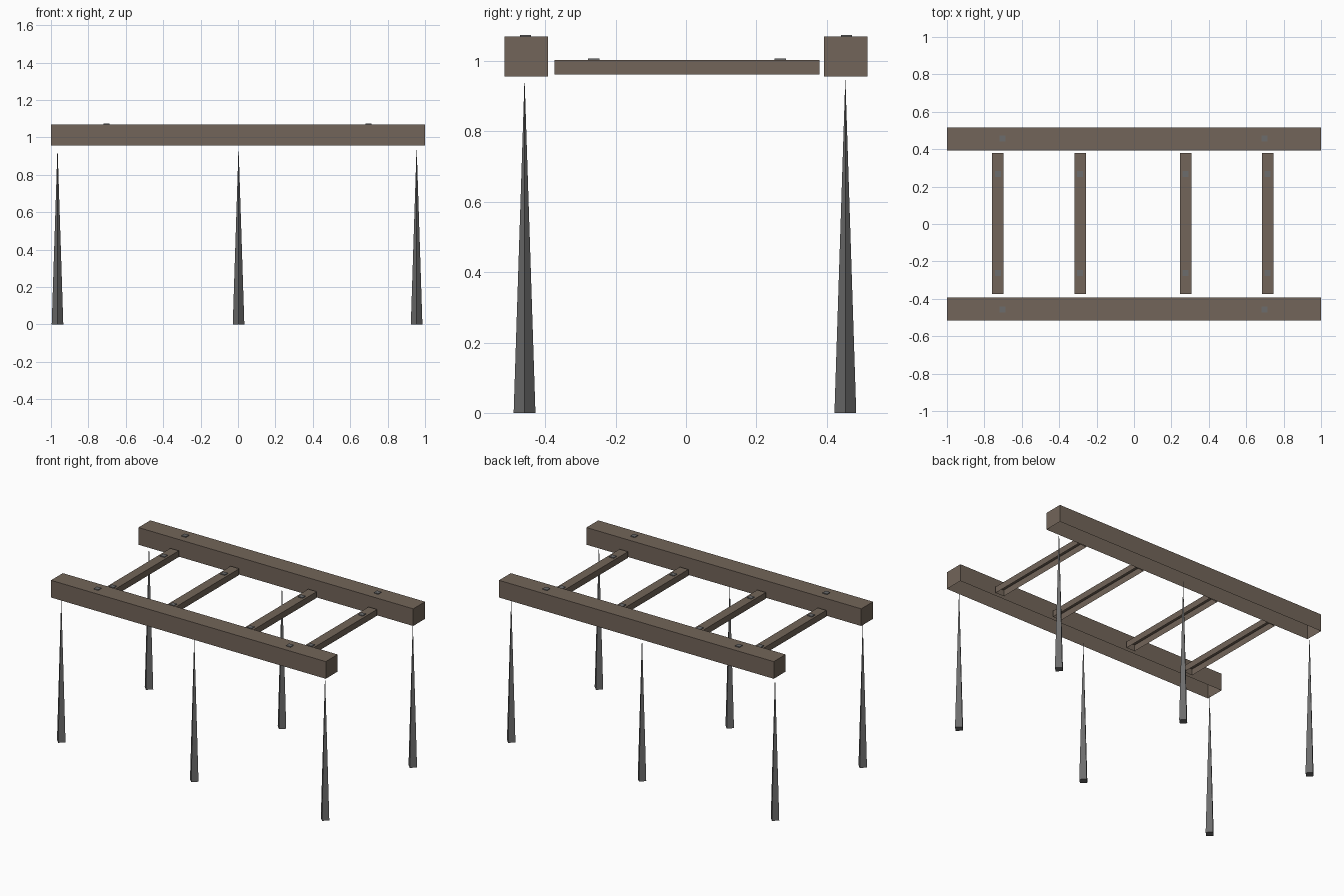
import bpy
import bmesh
import math
from mathutils import Matrix, Vector

if "Cube" in bpy.data.objects:
    bpy.data.objects.remove(bpy.data.objects["Cube"])


def material(name, rgb):
    m = bpy.data.materials.new(name)
    m.diffuse_color = (*rgb, 1.0)
    m.use_nodes = True
    m.node_tree.nodes["Principled BSDF"].inputs["Base Color"].default_value = m.diffuse_color
    return m


wood = material("brown_wood", (0.17, 0.13, 0.10))
metal = material("grey_metal", (0.15, 0.15, 0.15))


def finish(bm, name, mat):
    mesh = bpy.data.meshes.new(name)
    bm.to_mesh(mesh)
    bm.free()
    mesh.materials.append(mat)
    obj = bpy.data.objects.new(name, mesh)
    bpy.context.collection.objects.link(obj)
    return obj


def open_box(name, lo, hi, mat):
    """Box shell without its underside."""
    lo, hi = Vector(lo), Vector(hi)
    bm = bmesh.new()
    place = Matrix.Translation((lo + hi) / 2) @ Matrix.Diagonal((*(hi - lo), 1))
    bmesh.ops.create_cube(bm, size=1, matrix=place)
    bm.normal_update()
    under = [f for f in bm.faces if f.normal.z < -0.9]
    bmesh.ops.delete(bm, geom=under, context='FACES_ONLY')
    return finish(bm, name, mat)


def spike(name, x, y, height):
    """Four-sided pointed leg with its corners along x and y."""
    bm = bmesh.new()
    bmesh.ops.create_cone(bm, cap_ends=True, segments=4, radius1=0.031, radius2=0,
                          depth=height, matrix=Matrix.Translation((x, y, height / 2)))
    # Put a base corner on the x axis whatever the starting angle is
    corner = max(bm.verts, key=lambda v: v.co.x - v.co.z)
    angle = math.atan2(corner.co.y - y, corner.co.x - x)
    bmesh.ops.rotate(bm, cent=(x, y, 0), verts=bm.verts,
                     matrix=Matrix.Rotation(-angle, 3, 'Z'))
    return finish(bm, name, metal)


def plate(name, x, y, z):
    r = 0.016
    return open_box(name, (x - r, y - r, z), (x + r, y + r, z + 0.005), metal)


# Long beams, their bolt plates and the legs beneath them
for side, label in ((-1, "front"), (1, "back")):
    y0, y1 = sorted((side * 0.393, side * 0.516))
    open_box(label + "_beam", (-1, y0, 0.957), (1, y1, 1.07), wood)
    for x in (-0.703, 0.697):
        plate(label + "_beam_plate", x, side * 0.456, 1.07)
    for x in (-0.965, 0.003, 0.955):
        spike(label + "_leg", x, side * 0.456 - 0.003, 0.955)

# Cross rungs with a bolt plate near each end
for x in (-0.728, -0.288, 0.276, 0.715):
    open_box("rung", (x - 0.031, -0.374, 0.962), (x + 0.031, 0.38, 1.003), wood)
    for y in (-0.262, 0.268):
        plate("rung_plate", x, y, 1.003)
